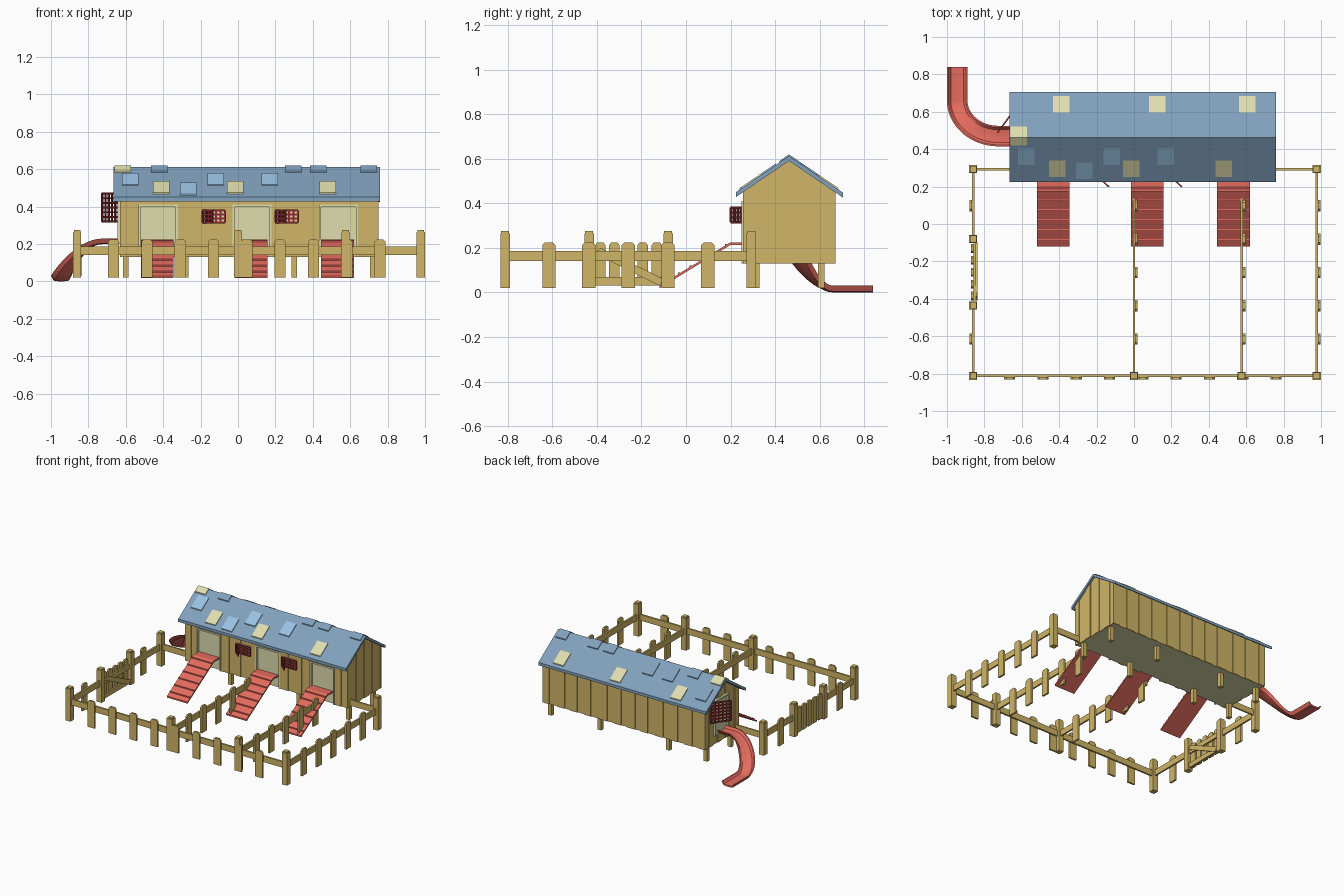
import bpy, bmesh, math, random
from mathutils import Vector as V

random.seed(4)
if "Cube" in bpy.data.objects:
    bpy.data.objects.remove(bpy.data.objects["Cube"])


def material(name, rgb):
    m = bpy.data.materials.new(name)
    m.use_nodes = True
    col = [(c / 255) ** 2.2 for c in rgb] + [1]
    m.diffuse_color = col
    m.node_tree.nodes["Principled BSDF"].inputs["Base Color"].default_value = col
    return m


wood = material("wood", (208, 181, 104))
red = material("coral red", (226, 106, 94))
maroon = material("dark red", (140, 46, 50))
blue = material("roof blue", (128, 160, 188))
sky = material("light blue", (152, 192, 226))
cream = material("cream", (222, 220, 172))

parts = {}


def mesh_of(part, mat):
    return parts.setdefault(part, (bmesh.new(), mat))[0]


def prism(part, mat, pts, vec):
    """Extrude a flat outline along a vector."""
    bm = mesh_of(part, mat)
    a = [bm.verts.new(p) for p in pts]
    b = [bm.verts.new(V(p) + V(vec)) for p in pts]
    bm.faces.new(a)
    bm.faces.new(b[::-1])
    n = len(a)
    for i in range(n):
        bm.faces.new((a[i], b[i], b[(i + 1) % n], a[(i + 1) % n]))


def box(part, mat, x, y, z):
    prism(part, mat, [(x[0], y[0], z[0]), (x[1], y[0], z[0]), (x[1], y[1], z[0]),
                      (x[0], y[1], z[0])], (0, 0, z[1] - z[0]))


def around(c, w):
    return (c - w / 2, c + w / 2)


def lattice(part, p, q, z0, z1, cols, rows):
    """Grid of thin bars standing between two ground points."""
    p, q = V((*p, 0)), V((*q, 0))
    d = (q - p).normalized()
    n = V((d.y, -d.x, 0)) * 0.008
    up, h = V((0, 0, 1)), 0.005

    def bar(a, b, side):
        prism(part, maroon, [a - side, b - side, b + side, a + side], n)
    for i in range(cols + 1):
        c = p.lerp(q, i / cols)
        bar(c + up * z0, c + up * z1, d * h)
    for i in range(rows + 1):
        z = up * (z0 + (z1 - z0) * i / rows)
        bar(p + z, q + z, up * h)


# House dimensions
X0, X1, Y0, Y1, FLOOR, EAVE = -0.63, 0.75, 0.255, 0.67, 0.13, 0.44
RIDGE_Y, RIDGE_Z, SLOPE = 0.4625, 0.612, 0.68
DOORS = (-0.427, 0.075, 0.537)


def roof_z(y):
    return RIDGE_Z - SLOPE * abs(y - RIDGE_Y)


# Core shows through doorways and underneath
e = 0.012
core = [(Y0 + e, FLOOR), (Y1 - e, FLOOR), (Y1 - e, EAVE), (RIDGE_Y, RIDGE_Z - 0.04), (Y0 + e, EAVE)]
prism("house_core", cream, [(X0 + e, y, z) for y, z in core], (X1 - X0 - 2 * e, 0, 0))


def splits(a, b, n):
    w = (b - a) / n
    return [a] + [a + w * i + random.uniform(-0.2, 0.2) * w for i in range(1, n)] + [b]


# Vertical wall boards, alternating in depth
edges = splits(X0, X1, 23)
for i, (a, b) in enumerate(zip(edges, edges[1:])):
    t = 0.006 * (i % 2)
    box("back_wall_boards", wood, (a, b), (Y1 - 0.014, Y1 - t), (FLOOR, roof_z(Y1) - 0.018))
stops = [X0] + [s for d in DOORS for s in around(d, 0.21)] + [X1]
for a, b in zip(stops[::2], stops[1::2]):
    row = splits(a, b, max(2, round((b - a) / 0.058)))
    for i, (p, q) in enumerate(zip(row, row[1:])):
        box("front_wall_boards", wood, (p, q), (Y0 + 0.006 * (i % 2), Y0 + 0.014), (FLOOR, EAVE + 0.01))
for side, x in (("left", X1 - 0.014), ("right", X0)):
    row = splits(Y0, RIDGE_Y, 4) + splits(RIDGE_Y, Y1, 4)[1:]
    for i, (a, b) in enumerate(zip(row, row[1:])):
        inset = 0.005 * (i % 2)
        start = x if side == "left" else x + inset
        pts = [(start, a, FLOOR), (start, b, FLOOR), (start, b, roof_z(b) - 0.02), (start, a, roof_z(a) - 0.02)]
        prism(side + "_wall_boards", wood, pts, (0.014 - inset, 0, 0))

# Door frames, lintels and ramps
for d in DOORS:
    a, b = around(d, 0.21)
    box("door_lintels", wood, (a, b), (Y0, Y0 + 0.014), (0.41, EAVE + 0.01))
    for x in (a, b - 0.012):
        box("door_frames", cream, (x, x + 0.012), (Y0 - 0.005, Y0 + 0.014), (FLOOR, 0.41))
    box("door_frames", cream, (a, b), (Y0 - 0.005, Y0 + 0.014), (0.398, 0.41))
    rx = d - 0.092
    side = [(-0.12, 0.03), (0.2, 0.225), (0.265, 0.225), (0.265, 0.213), (0.2, 0.213), (-0.12, 0.018)]
    prism("ramps", red, [(rx, y, z) for y, z in side], (0.175, 0, 0))
    for k in range(6):
        y = -0.09 + 0.053 * k
        z = 0.03 + (y + 0.12) * 0.61
        box("ramp_cleats", red, (rx, rx + 0.175), (y, y + 0.01), (z - 0.004, z + 0.008))

# Window grilles with one open shutter each
for x in (-0.19, 0.2):
    box("window_panels", cream, (x, x + 0.12), (Y0 - 0.004, Y0 + 0.003), (0.31, 0.385))
    lattice("window_grilles", (x, Y0 - 0.004), (x + 0.12, Y0 - 0.004), 0.315, 0.38, 5, 3)
    lattice("window_shutters", (x + 0.005, Y0 - 0.005), (x + 0.055, Y0 - 0.05), 0.315, 0.38, 3, 3)

# Side doorway with an open lattice door
box("side_doorway", cream, (X0 - 0.004, X0 + 0.01), (0.4, 0.56), (0.2, 0.46))
for y in (0.395, 0.553):
    box("side_door_frame", cream, (X0 - 0.014, X0 + 0.01), (y, y + 0.012), (0.2, 0.47))
box("side_door_frame", cream, (X0 - 0.014, X0 + 0.01), (0.395, 0.565), (0.458, 0.47))
lattice("side_door", (X0 - 0.005, 0.61), (-0.723, 0.49), 0.32, 0.47, 5, 6)

# Roof and patches on it
ROOF_X = (-0.665, 0.76)
outer = [(0.225, 0), (RIDGE_Y, 0), (0.705, 0), (0.705, -0.022), (RIDGE_Y, -0.022), (0.225, -0.022)]
prism("roof", blue, [(ROOF_X[0], y, roof_z(y) + dz) for y, dz in outer], (ROOF_X[1] - ROOF_X[0], 0, 0))


def patch(part, mat, x, y0, y1):
    pts = [(y0, 0.007), (y1, 0.007), (y1, -0.004), (y0, -0.004)]
    prism(part, mat, [(x - 0.044, y, roof_z(y) + dz) for y, dz in pts], (0.088, 0, 0))


for mat, part, spots in (
        (sky, "light_blue_shingles", ((-0.575, 0.36), (-0.265, 0.285), (-0.12, 0.36), (0.17, 0.36))),
        (cream, "cream_shingles", ((-0.41, 0.295), (-0.015, 0.295), (0.48, 0.295),
                                   (-0.39, 0.64), (0.125, 0.64), (0.605, 0.64))),
        (blue, "blue_shingles", ((-0.575, 0.6), (-0.25, 0.54), (-0.08, 0.54)))):
    for x, y in spots:
        patch(part, mat, x, *around(y, 0.09))
for x, mat, part in ((-0.615, cream, "cream_shingles"), (-0.42, blue, "blue_shingles"),
                     (0.295, blue, "blue_shingles"), (0.43, blue, "blue_shingles"), (0.7, blue, "blue_shingles")):
    patch(part, mat, x, 0.42, RIDGE_Y)
    patch(part, mat, x, RIDGE_Y, 0.52)

# Stilts
for x in (-0.6, -0.28, 0.3, 0.72):
    for y in (0.315, 0.607):
        box("stilts", wood, around(x, 0.03), around(y, 0.03), (0.02, FLOOR + 0.01))


# Fence pieces
def post(x, y):
    box("fence_posts", wood, around(x, 0.043), around(y, 0.043), (0.02, 0.265))
    box("fence_posts", wood, around(x, 0.036), around(y, 0.036), (0.265, 0.275))


def picket(part, x, y, along, w=0.06, z0=0.02):
    """Board with a rounded top; along is the axis of its width."""
    out = [(-1, z0), (1, z0), (1, 0.212), (0.6, 0.224), (-0.6, 0.224), (-1, 0.212)]
    h = w / 2
    if along == "x":
        prism(part, wood, [(x + s * h, y, z) for s, z in out], (0, 0.014, 0))
    else:
        prism(part, wood, [(x, y + s * h, z) for s, z in out], (0.014, 0, 0))


LEFT, RIGHT, FRONT, BACK = 0.977, -0.86, -0.812, 0.293
RAIL = (0.14, 0.186)
for x, y in ((LEFT, FRONT), (LEFT, BACK), (RIGHT, FRONT), (RIGHT, BACK), (0, FRONT), (0.575, FRONT),
             (RIGHT, -0.08), (RIGHT, -0.435)):
    post(x, y)
box("fence_rails", wood, (RIGHT, LEFT), around(FRONT, 0.014), RAIL)
for a, b in ((RIGHT, X0), (X1, LEFT)):
    box("fence_rails", wood, (a, b), around(BACK, 0.012), RAIL)
for x, a, b in ((LEFT, FRONT, BACK), (0, FRONT, 0.14), (0.575, FRONT, 0.14),
                (RIGHT, FRONT, -0.435), (RIGHT, -0.08, BACK)):
    box("fence_rails", wood, around(x, 0.013), (a, b), RAIL)
for k in range(9):
    picket("front_pickets", -0.665 + 0.178 * k, FRONT - 0.02, "x")
for k in range(5):
    y = -0.615 + 0.178 * k
    for x in (0, 0.575, LEFT):
        picket("side_pickets", x + 0.006, y, "y")
    if k in (0, 4):
        picket("side_pickets", RIGHT - 0.02, y, "y")

# Gate with boards, rails and a diagonal brace
for k in range(5):
    picket("gate_boards", RIGHT - 0.012, -0.385 + 0.0635 * k, "y", 0.046, 0.03)
for z in (0.05, 0.163):
    box("gate_frame", wood, (RIGHT + 0.002, RIGHT + 0.014), (-0.41, -0.105), around(z, 0.036))
brace = [(-0.41, 0.175), (-0.385, 0.2), (-0.1, 0.06), (-0.12, 0.03)]
prism("gate_frame", wood, [(RIGHT + 0.014, y, z) for y, z in brace], (0.008, 0, 0))

# Curved slide: trough section swept along a bend
section = [(-0.055, 0.022), (-0.047, 0.022), (-0.034, 0.006), (-0.012, 0.003), (0.012, 0.003), (0.034, 0.006),
           (0.047, 0.022), (0.055, 0.022), (0.04, -0.004), (0.012, -0.008), (-0.012, -0.008), (-0.04, -0.004)]
path = [(V((X0 + 0.01, 0.47, 0.207)), 0)]
for k in range(17):
    t = k / 16
    a = t * math.pi / 2
    s = t * t * (3 - 2 * t)
    path.append((V((-0.725 - 0.22 * math.sin(a), 0.66 - 0.19 * math.cos(a), 0.207 - 0.199 * s)), a))
path.append((V((-0.945, 0.84, 0.008)), math.pi / 2))
bm = mesh_of("slide", red)
rings = []
for c, a in path:
    across = V((math.sin(a), math.cos(a), 0))
    rings.append([bm.verts.new(c + across * u + V((0, 0, h))) for u, h in section])
n = len(section)
for r, s in zip(rings, rings[1:]):
    for i in range(n):
        bm.faces.new((r[i], r[(i + 1) % n], s[(i + 1) % n], s[i]))
bm.faces.new(rings[0])
bm.faces.new(rings[-1][::-1])

# Turn every part into an object
for name, (bm, mat) in parts.items():
    bmesh.ops.recalc_face_normals(bm, faces=bm.faces)
    me = bpy.data.meshes.new(name)
    bm.to_mesh(me)
    bm.free()
    me.materials.append(mat)
    ob = bpy.data.objects.new(name, me)
    bpy.context.collection.objects.link(ob)
    if name == "slide":
        bpy.context.view_layer.objects.active = ob
        ob.select_set(True)
        bpy.ops.object.shade_smooth_by_angle(angle=math.radians(30))
        ob.select_set(False)
